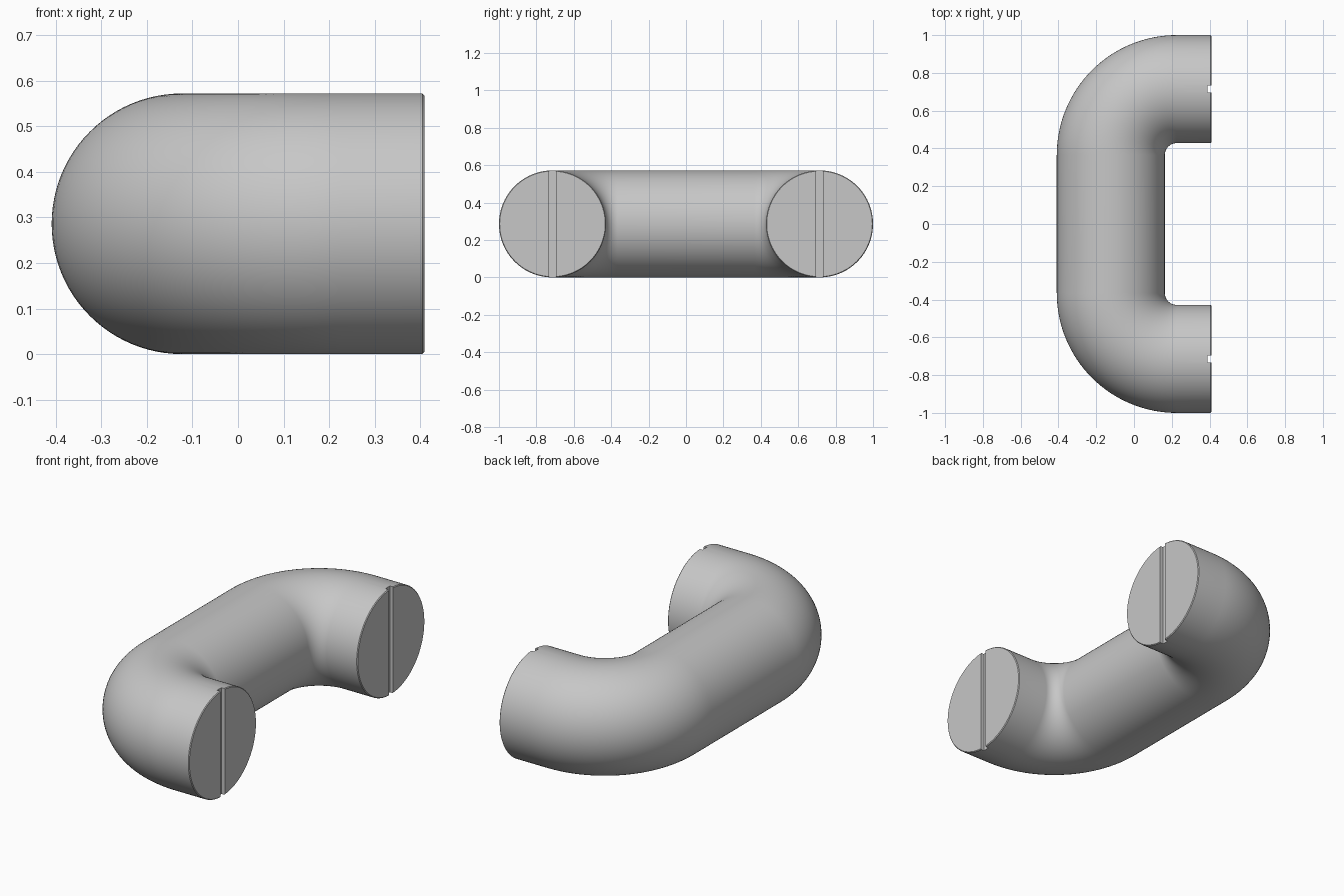
import bpy
import bmesh
from math import cos, sin, pi, radians
from mathutils import Vector

cube = bpy.data.objects.get("Cube")
if cube:
    bpy.data.objects.remove(cube, do_unlink=True)

TUBE = 0.286           # tube radius, also its centre height
BEND = 0.349           # bend radius of the centre line
END_X = 0.409
LEG_Y = 1 - TUBE
CORNER = Vector((-END_X + TUBE + BEND, LEG_Y - BEND, TUBE))
SIDES, STEPS = 96, 32
CHAMFER = 0.004

grey = bpy.data.materials.new("plain grey")
grey.use_nodes = True
colour = (0.57, 0.57, 0.57, 1)
grey.diffuse_color = colour
grey.node_tree.nodes["Principled BSDF"].inputs["Base Color"].default_value = colour

# Half of the centre line: (point, outward direction, radius)
half = [(Vector((END_X, LEG_Y, TUBE)), Vector((0, 1, 0)), TUBE - CHAMFER),
        (Vector((END_X - CHAMFER, LEG_Y, TUBE)), Vector((0, 1, 0)), TUBE)]
for i in range(STEPS + 1):
    a = pi / 2 * (1 + i / STEPS)
    out = Vector((cos(a), sin(a), 0))
    half.append((CORNER + out * BEND, out, TUBE))

# Mirror it to the other leg
flip = Vector((1, -1, 1))
path = half + [(p * flip, d * flip, r) for p, d, r in reversed(half)]

# Sweep the round section along the path
bm = bmesh.new()
rings = []
for point, out, radius in path:
    ring = []
    for k in range(SIDES):
        t = 2 * pi * k / SIDES
        ring.append(bm.verts.new(point + (out * cos(t) + Vector((0, 0, sin(t)))) * radius))
    rings.append(ring)
for a, b in zip(rings, rings[1:]):
    for k in range(SIDES):
        n = (k + 1) % SIDES
        bm.faces.new((a[k], a[n], b[n], b[k]))
bm.faces.new(rings[0])
bm.faces.new(rings[-1])
bmesh.ops.recalc_face_normals(bm, faces=bm.faces)
mesh = bpy.data.meshes.new("bent_handle")
bm.to_mesh(mesh)
bm.free()
handle = bpy.data.objects.new("bent_handle", mesh)
bpy.context.collection.objects.link(handle)
mesh.materials.append(grey)

# Upright slot across each end face
bpy.context.view_layer.objects.active = handle
for side in (-1, 1):
    bpy.ops.mesh.primitive_cube_add(size=1, location=(END_X + 0.03, side * LEG_Y, TUBE))
    cutter = bpy.context.object
    cutter.name = "slot_cutter"
    cutter.scale = (0.1, 0.037, 1)
    cutter.hide_render = True
    cutter.data.materials.append(grey)
    bpy.context.view_layer.update()
    cut = handle.modifiers.new("slot", "BOOLEAN")
    cut.operation = "DIFFERENCE"
    cut.solver = "EXACT"
    cut.object = cutter
    bpy.context.view_layer.objects.active = handle
    bpy.ops.object.modifier_apply(modifier=cut.name)
    bpy.data.objects.remove(cutter, do_unlink=True)

bpy.ops.object.select_all(action="DESELECT")
handle.select_set(True)
bpy.context.view_layer.objects.active = handle
bpy.ops.object.shade_smooth_by_angle(angle=radians(30))
